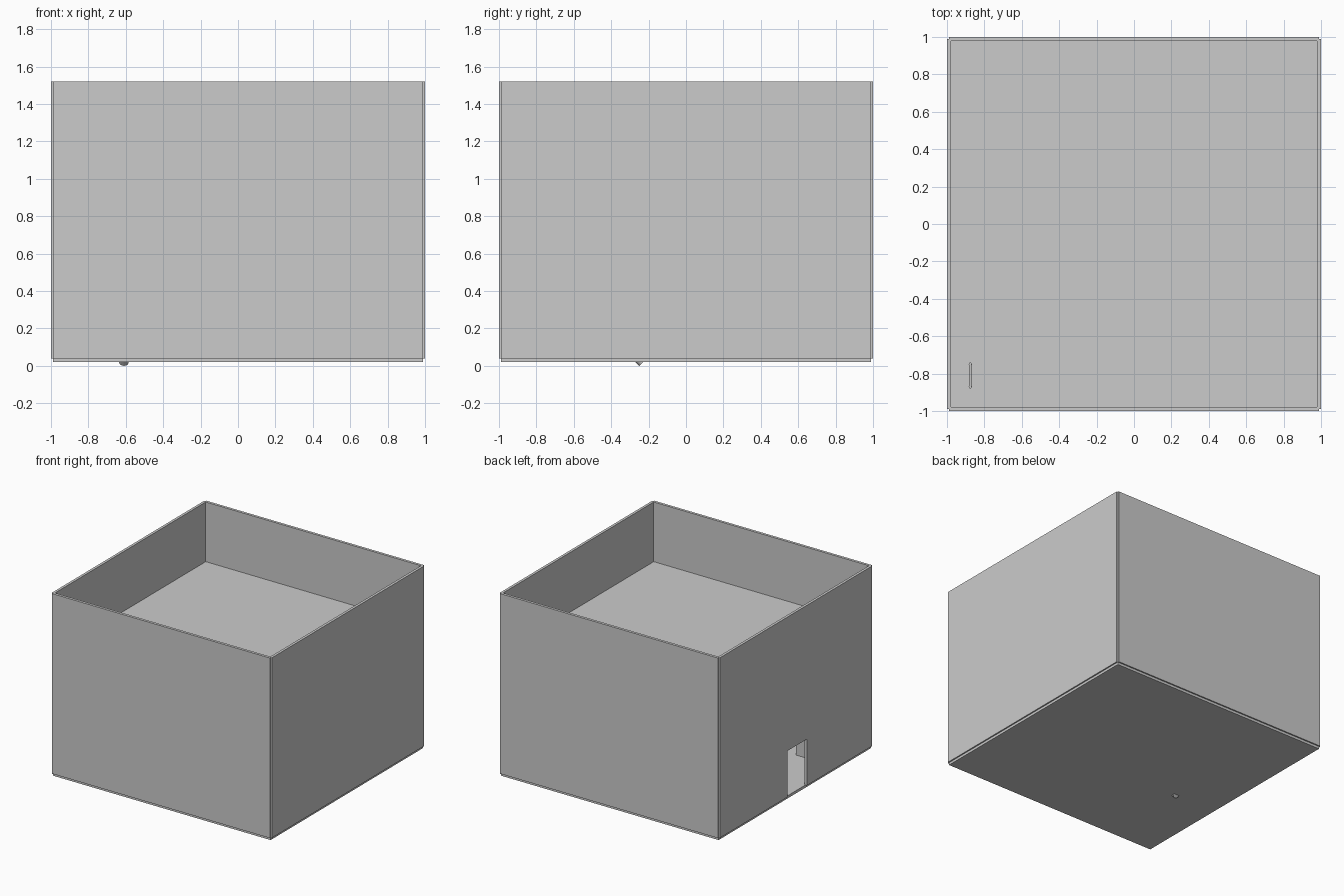
import bpy, bmesh, math
from mathutils import Vector

if "Cube" in bpy.data.objects:
    bpy.data.objects.remove(bpy.data.objects["Cube"])


def box(name, x0, x1, y0, y1, z0, z1):
    bm = bmesh.new()
    bmesh.ops.create_cube(bm, size=1)
    for v in bm.verts:
        v.co = ((x0 + x1) / 2 + v.co.x * (x1 - x0),
                (y0 + y1) / 2 + v.co.y * (y1 - y0),
                (z0 + z1) / 2 + v.co.z * (z1 - z0))
    return finish(name, bm)


def rod(name, a, b, r, sides=16):
    a, b = Vector(a), Vector(b)
    bm = bmesh.new()
    bmesh.ops.create_cone(bm, cap_ends=True, segments=sides, radius1=r, radius2=r,
                          depth=(b - a).length)
    ob = finish(name, bm)
    ob.location = (a + b) / 2
    ob.rotation_euler = (b - a).to_track_quat('Z', 'Y').to_euler()
    for p in ob.data.polygons:
        p.use_smooth = len(p.vertices) == 4
    return ob


def finish(name, bm):
    me = bpy.data.meshes.new(name)
    bm.to_mesh(me)
    bm.free()
    ob = bpy.data.objects.new(name, me)
    bpy.context.collection.objects.link(ob)
    return ob


def door_wall(name, y0, y1, top):
    # profile in the y-z plane with a doorway notch, extruded through the wall
    pts = [(-L, Z0), (y0, Z0), (y0, top), (y1, top), (y1, Z0), (L, Z0), (L, Z1), (-L, Z1)]
    bm = bmesh.new()
    f = bm.faces.new([bm.verts.new((-1, y, z)) for y, z in pts])
    ext = bmesh.ops.extrude_face_region(bm, geom=[f])
    bmesh.ops.translate(bm, vec=(T, 0, 0),
                        verts=[g for g in ext["geom"] if isinstance(g, bmesh.types.BMVert)])
    bmesh.ops.recalc_face_normals(bm, faces=bm.faces)
    return finish(name, bm)


L, T, Z0, Z1 = 0.989, 0.022, 0.04, 1.52

# floor and roof slabs
box("floor", -L, L, -L, L, 0.02, 0.042)
box("roof", -L, L, -L, L, 1.005, 1.03)

# wall panels, leaving a small notch at each corner
box("front_wall", -L, L, -1, -1 + T, Z0, Z1)
box("back_wall", -L, L, 1 - T, 1, Z0, Z1)
box("right_wall", 1 - T, 1, -L, L, Z0, Z1)
door_wall("left_wall_with_doorway", -0.14, 0.11, 0.42)

# steep steps in the corner below the hatch
for i in range(4):
    box(f"step_{i + 1}", -0.978, -0.63, -0.53 - 0.11 * (i + 1), -0.53 - 0.11 * i,
        0.04, 0.04 + 0.18 * (i + 1))

# slanted stair rail, its end poking through the floor
rod("stair_rail", (-0.61, -0.232, 0.018), (-0.61, -0.95, 0.736), 0.025)

# hatch handle on the roof
for i, y in enumerate((-0.87, -0.75)):
    rod(f"handle_post_{i + 1}", (-0.875, y, 1.03), (-0.875, y, 1.065), 0.009)
rod("handle_bar", (-0.875, -0.87, 1.06), (-0.875, -0.75, 1.06), 0.007)
